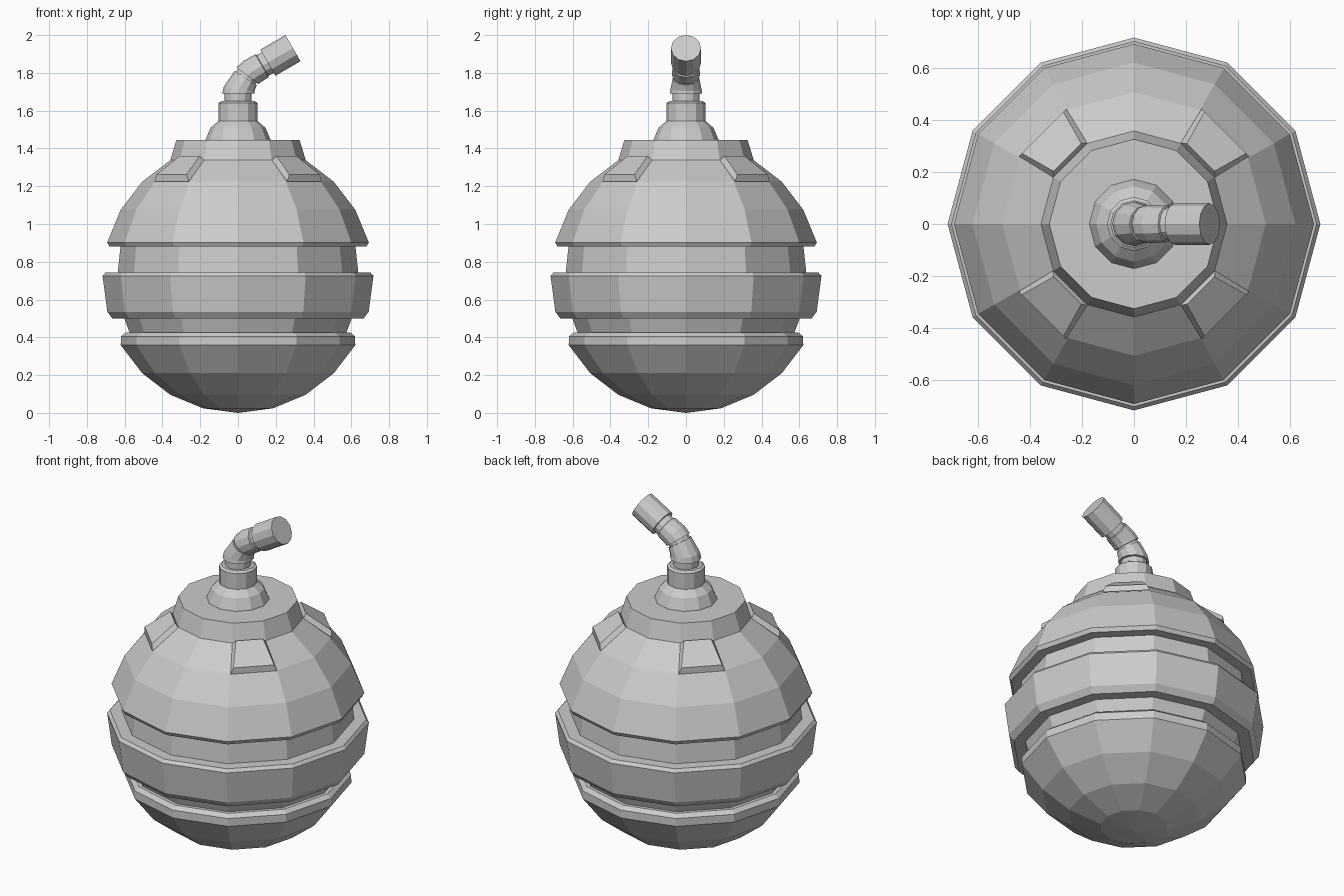
import bpy, bmesh
from math import sin, cos, pi, radians

if "Cube" in bpy.data.objects:
    bpy.data.objects.remove(bpy.data.objects["Cube"])

R, CZ = 0.717, 0.717          # main sphere radius and centre height


def finish(bm, name):
    bmesh.ops.remove_doubles(bm, verts=bm.verts, dist=1e-5)
    bmesh.ops.recalc_face_normals(bm, faces=bm.faces)
    mesh = bpy.data.meshes.new(name)
    bm.to_mesh(mesh)
    bm.free()
    obj = bpy.data.objects.new(name, mesh)
    bpy.context.collection.objects.link(obj)
    return obj


def skin(name, rings):
    """Join equal rings of points into a capped tube."""
    bm = bmesh.new()
    loops = [[bm.verts.new(p) for p in ring] for ring in rings]
    n = len(loops[0])
    for a, b in zip(loops, loops[1:]):
        for i in range(n):
            j = (i + 1) % n
            bm.faces.new((a[i], a[j], b[j], b[i]))
    bm.faces.new(loops[0][::-1])
    bm.faces.new(loops[-1])
    return finish(bm, name)


def tilted_ring(x, z, tilt, r, n=12):
    """Ring around an axis leaning by tilt degrees from z towards +x."""
    t = radians(tilt)
    return [(x + r * cos(a) * cos(t), r * sin(a), z - r * cos(a) * sin(t))
            for a in (2 * pi * i / n for i in range(n))]


def lathe(name, profile, n=12):
    return skin(name, [tilted_ring(0, z, 0, r, n) for r, z in profile])


def lat(deg):
    """Sphere profile point at a latitude."""
    return R * cos(radians(deg)), CZ + R * sin(radians(deg))


# Lower bowl with rim
lathe("lower_bowl", [(0.002, 0.0)] + [lat(d) for d in (-75, -60, -45, -30)]
      + [(0.62, 0.405), (0.595, 0.425), (0.53, 0.425)])

# Inner core seen in the gaps
lathe("inner_core", [(0.5, 0.3), (0.572, 0.42), (0.602, 0.5), (0.637, 0.65),
                     (0.637, 0.74), (0.62, 0.9), (0.58, 1.0)])

# Middle band
lathe("middle_band", [(0.6, 0.5), (0.665, 0.5), (0.692, 0.535), (0.717, 0.725),
                      (0.702, 0.743), (0.6, 0.743)])

# Upper shell
lathe("upper_shell", [(0.6, 0.88), (0.68, 0.88)]
      + [lat(d) for d in (15, 30, 45, 60)] + [(0.3, 1.37)])

# Collar
lathe("collar", [(0.358, 1.34), (0.326, 1.445), (0.15, 1.445)])

# Neck
lathe("neck", [(0.172, 1.43), (0.172, 1.447), (0.145, 1.51), (0.104, 1.545),
               (0.104, 1.64), (0.09, 1.65)])

# Bent fuse: x, z, tilt, radius
fuse = [(0, 1.63, 0, 0.072), (0, 1.69, 0, 0.072),
        (0.002, 1.69, 0, 0.086), (0.006, 1.715, 8, 0.082),
        (0.041, 1.773, 33, 0.07), (0.041, 1.773, 33, 0.062),
        (0.05, 1.785, 37, 0.062), (0.05, 1.785, 37, 0.073),
        (0.076, 1.808, 50, 0.073), (0.127, 1.837, 60, 0.07),
        (0.130, 1.8385, 60, 0.063), (0.158, 1.854, 60, 0.063),
        (0.158, 1.854, 60, 0.08), (0.291, 1.931, 60, 0.08)]
skin("fuse", [tilted_ring(*p) for p in fuse])

# Four raised pads on the diagonal facets of the upper shell
base = [(0.497, 0.129, 1.225), (0.497, -0.129, 1.225),
        (0.348, -0.093, 1.337), (0.348, 0.093, 1.337)]
top = [(0.497, 0.113, 1.262), (0.497, -0.113, 1.262),
       (0.362, -0.075, 1.36), (0.362, 0.075, 1.36)]
for i in range(4):
    pad = skin(f"pad_{i + 1}", [base, top])
    pad.rotation_euler.z = radians(45 + 90 * i)
